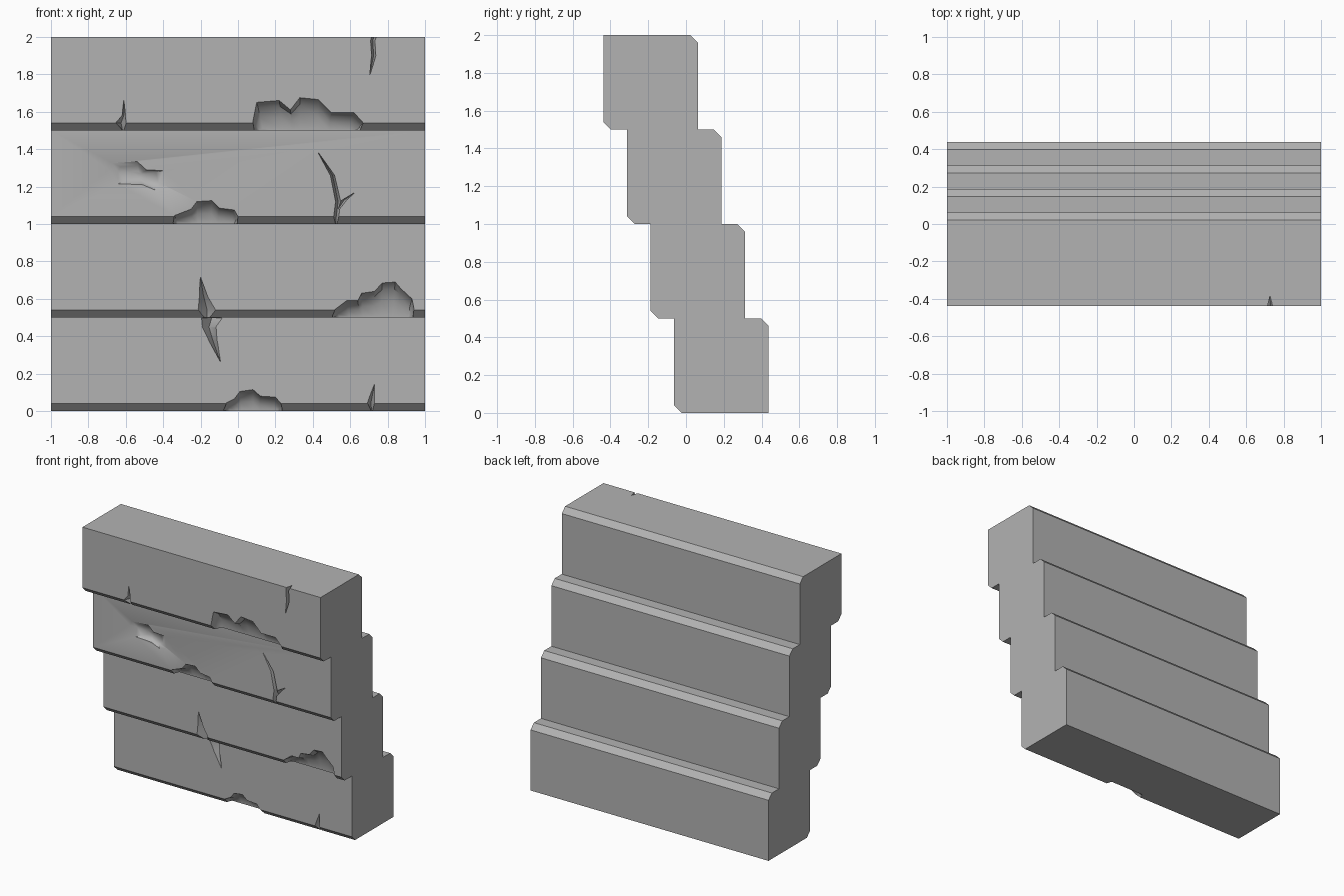
import bpy, bmesh

cube = bpy.data.objects.get("Cube")
if cube:
    bpy.data.objects.remove(cube, do_unlink=True)

STEP, COURSE, BEVEL = 0.125, 0.5, 0.04

stone = bpy.data.materials.new("grey_stone")
stone.use_nodes = True
colour = (0.45, 0.45, 0.45, 1)
stone.diffuse_color = colour
stone.node_tree.nodes["Principled BSDF"].inputs["Base Color"].default_value = colour


def front(i):
    return -0.0625 - STEP * i


def loft(name, rings):
    """Closed solid through matching rings of points."""
    bm = bmesh.new()
    loops = [[bm.verts.new(p) for p in r] for r in rings]
    for a, b in zip(loops, loops[1:]):
        for k in range(len(a)):
            n = (k + 1) % len(a)
            bm.faces.new((a[k], a[n], b[n], b[k]))
    bm.faces.new(loops[0])
    bm.faces.new(loops[-1])
    bmesh.ops.recalc_face_normals(bm, faces=bm.faces)
    mesh = bpy.data.meshes.new(name)
    bm.to_mesh(mesh)
    bm.free()
    mesh.materials.append(stone)
    obj = bpy.data.objects.new(name, mesh)
    bpy.context.collection.objects.link(obj)
    return obj


# Stepped wall: chamfered front-bottom and back-top edge on every course
face_side, back_side = [], []
for i in range(4):
    y, z = front(i), COURSE * i
    face_side += [(y + BEVEL, z), (y, z + BEVEL), (y, z + COURSE)]
    back = y + 0.5
    back_side += [(back, z), (back, z + COURSE - BEVEL), (back - BEVEL, z + COURSE)]
profile = face_side + back_side[::-1]
wall = loft("stepped_wall", [[(x, y, z) for y, z in profile] for x in (-1, 1)])

cutters = []


def chip(i, outline, depth):
    """Broken lower edge: outline is (x, height above the course base)."""
    y, z = front(i), COURSE * i
    cx = (outline[0][0] + outline[-1][0]) / 2
    pts = outline + [(outline[-1][0], -0.02), (outline[0][0], -0.02)]
    rings = []
    for d, sx, sh in ((-0.02, 1, 1), (0, 1, 1), (0.55, 0.97, 0.8),
                      (0.85, 0.93, 0.45), (1, 0.88, 0.05)):
        yy = y + (d * depth if d > 0 else d)
        rings.append([(cx + (x - cx) * sx, yy, z + (h * sh if h > 0 else h)) for x, h in pts])
    cutters.append(loft("chip_cutter", rings))


def dent(i, outline, depth):
    """Shallow hollow in the middle of a face."""
    cx = sum(p[0] for p in outline) / len(outline)
    cz = sum(p[1] for p in outline) / len(outline)
    rings = [[(cx + (x - cx) * s, front(i) + d, cz + (z - cz) * s) for x, z in outline]
             for d, s in ((-0.01, 1.08), (0, 1), (depth * 0.7, 0.7), (depth, 0.3))]
    cutters.append(loft("dent_cutter", rings))


def crack(i, path, depth=0.055):
    """V groove along a path of (x, z, width)."""
    y = front(i)
    rings = [[(x - w / 2, y - 0.005, z), (x + w / 2, y - 0.005, z),
              (x, y + depth * min(1, 0.2 + w / 0.03), z)] for x, z, w in path]
    cutters.append(loft("crack_cutter", rings))


# Broken lower edges
chip(3, [(0.08, 0.01), (0.08, 0.05), (0.1, 0.15), (0.22, 0.16), (0.28, 0.11), (0.33, 0.175),
         (0.43, 0.165), (0.5, 0.095), (0.62, 0.095), (0.67, 0.04), (0.66, 0.01)], 0.09)
chip(2, [(-0.35, 0.01), (-0.34, 0.045), (-0.25, 0.08), (-0.22, 0.12), (-0.14, 0.125),
         (-0.1, 0.085), (-0.02, 0.075), (0, 0.04), (0, 0.01)], 0.08)
chip(1, [(0.5, 0.01), (0.52, 0.045), (0.58, 0.09), (0.64, 0.09), (0.66, 0.13), (0.73, 0.14),
         (0.77, 0.185), (0.84, 0.19), (0.87, 0.155), (0.93, 0.1), (0.94, 0.05), (0.94, 0.01)], 0.09)
chip(0, [(-0.08, 0.01), (-0.06, 0.045), (-0.02, 0.065), (0.01, 0.105), (0.08, 0.115),
         (0.12, 0.08), (0.2, 0.075), (0.23, 0.04), (0.24, 0.01)], 0.08)

# Shallow hollow
dent(2, [(-0.69, 1.29), (-0.67, 1.325), (-0.54, 1.335), (-0.49, 1.29), (-0.4, 1.285),
         (-0.38, 1.2), (-0.44, 1.18), (-0.51, 1.21), (-0.64, 1.215)], 0.03)

# Cracks
crack(3, [(0.73, 2.01, 0.032), (0.72, 1.98, 0.025), (0.725, 1.9, 0.025), (0.705, 1.8, 0.003)])
crack(3, [(-0.61, 1.66, 0.002), (-0.61, 1.58, 0.02), (-0.625, 1.54, 0.06), (-0.615, 1.49, 0.03)])
crack(2, [(0.43, 1.38, 0.003), (0.505, 1.26, 0.025), (0.535, 1.12, 0.03), (0.525, 1.04, 0.03),
          (0.525, 0.99, 0.03)])
crack(2, [(0.62, 1.165, 0.003), (0.565, 1.125, 0.03), (0.535, 1.08, 0.02)], 0.04)
crack(1, [(-0.2, 0.715, 0.003), (-0.185, 0.62, 0.045), (-0.165, 0.54, 0.1), (-0.165, 0.49, 0.11)])
crack(0, [(-0.14, 0.499, 0.12), (-0.155, 0.45, 0.08), (-0.135, 0.38, 0.05), (-0.095, 0.265, 0.003)])
crack(0, [(0.73, 0.145, 0.002), (0.71, 0.045, 0.04), (0.715, -0.01, 0.025)])

# Carve the damage into the wall, then drop the cutters
for c in cutters:
    c.hide_render = True
    mod = wall.modifiers.new("damage", 'BOOLEAN')
    mod.operation, mod.solver, mod.object = 'DIFFERENCE', 'EXACT', c
bpy.context.view_layer.update()
carved = bpy.data.meshes.new_from_object(
    wall.evaluated_get(bpy.context.evaluated_depsgraph_get()))
wall.modifiers.clear()
wall.data = carved
for c in cutters:
    bpy.data.objects.remove(c, do_unlink=True)

# Smooth only the broken surfaces
bpy.ops.object.select_all(action='DESELECT')
wall.select_set(True)
bpy.context.view_layer.objects.active = wall
bpy.ops.object.shade_smooth_by_angle(angle=0.6)
